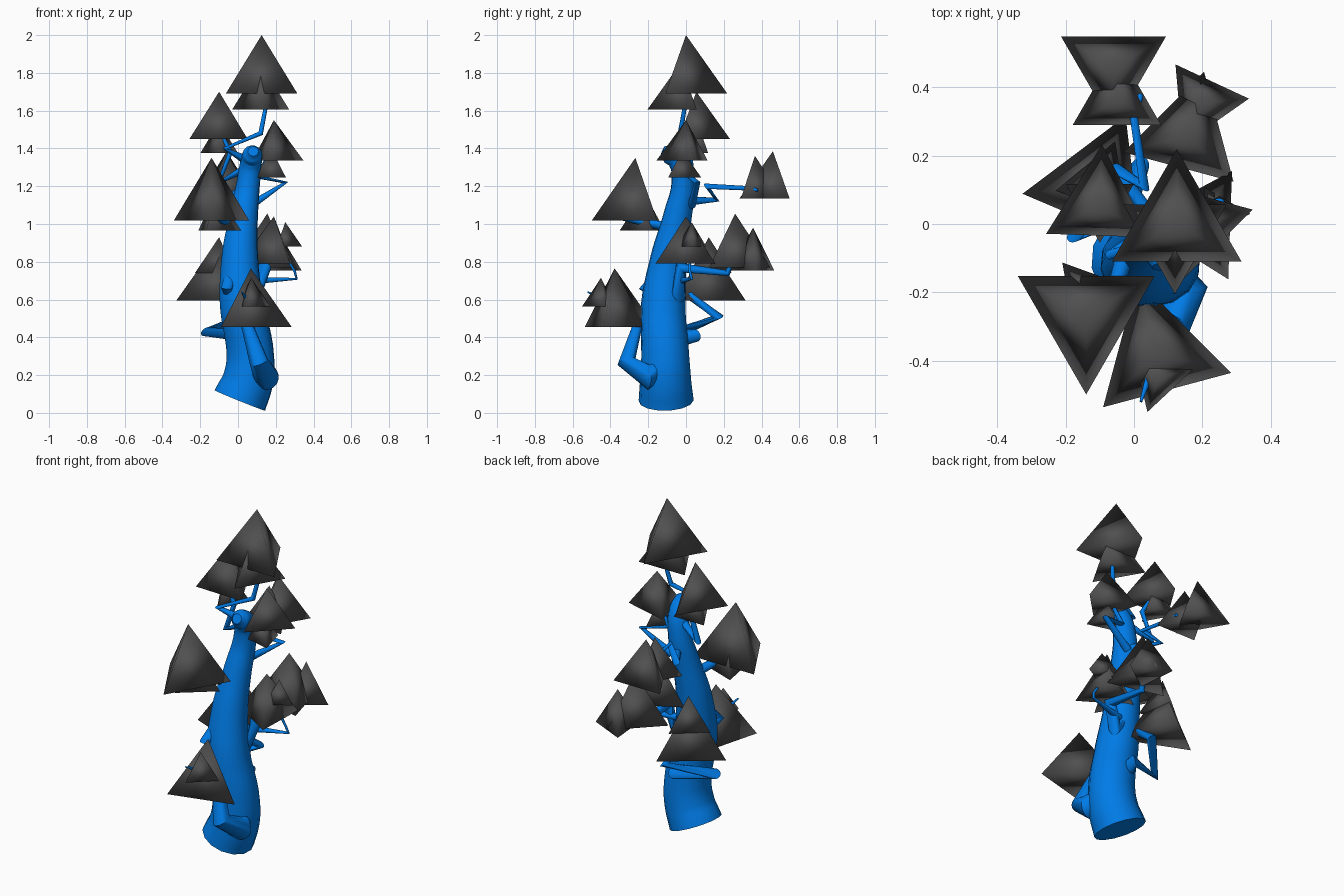
import bpy
from math import cos, sin, radians


def material(name, rgb):
    m = bpy.data.materials.new(name)
    m.diffuse_color = (*rgb, 1)
    return m


BARK = material("blue_bark", (0.0, 0.2, 0.8))
LEAF = material("dark_foliage", (0.08, 0.08, 0.08))


def tube(name, points, smooth_path=False):
    """Round tube through (x, y, z, radius) points."""
    cu = bpy.data.curves.new(name, 'CURVE')
    cu.dimensions = '3D'
    cu.bevel_depth = 1.0
    cu.bevel_resolution = 5
    cu.resolution_u = 6
    cu.use_fill_caps = True
    if smooth_path:
        sp = cu.splines.new('BEZIER')
        sp.bezier_points.add(len(points) - 1)
        for bp, (x, y, z, r) in zip(sp.bezier_points, points):
            bp.co, bp.radius = (x, y, z), r
            bp.handle_left_type = bp.handle_right_type = 'AUTO'
    else:
        sp = cu.splines.new('POLY')
        sp.points.add(len(points) - 1)
        for p, (x, y, z, r) in zip(sp.points, points):
            p.co, p.radius = (x, y, z, 1), r
    cu.materials.append(BARK)
    ob = bpy.data.objects.new(name, cu)
    bpy.context.collection.objects.link(ob)
    bpy.ops.object.select_all(action='DESELECT')
    ob.select_set(True)
    bpy.context.view_layer.objects.active = ob
    bpy.ops.object.convert(target='MESH')
    bpy.ops.object.shade_smooth_by_angle(angle=radians(40))


def pyramid(name, x, y, z0, z1, r, ang):
    """Three-sided foliage pyramid with one corner pointing at ang degrees."""
    verts = [(x + r * cos(radians(ang + 120 * i)),
              y + r * sin(radians(ang + 120 * i)), z0) for i in range(3)]
    verts.append((x, y, z1))
    me = bpy.data.meshes.new(name)
    me.from_pydata(verts, [], [(0, 1, 3), (1, 2, 3), (2, 0, 3), (2, 1, 0)])
    me.shade_smooth()
    me.materials.append(LEAF)
    bpy.context.collection.objects.link(bpy.data.objects.new(name, me))


# Trunk: tilted foot, slight bow, blunt top nodding to the front
tube("trunk", [(.01, -.105, .066, .146), (.052, -.108, .17, .136),
               (.065, -.11, .3, .127),
               (.02, -.12, .58, .118), (.01, -.09, .82, .098),
               (.03, -.045, 1.04, .076), (.055, -.015, 1.22, .062),
               (.07, -.04, 1.335, .057), (.077, -.09, 1.37, .052),
               (.08, -.125, 1.385, .028)], True)

# Branches
tube("front_low_branch", [(.05, -.1, .27, .065), (.15, -.2, .19, .068),
                          (.11, -.315, .27, .05), (.04, -.25, .49, .03),
                          (.06, -.4, .58, .015), (.02, -.52, .64, .004)])
tube("back_low_branch", [(.02, -.05, .39, .045), (.04, .05, .41, .035),
                         (-.17, -.03, .43, .03), (.02, .17, .51, .028),
                         (-.02, .02, .62, .025), (-.11, .1, .72, .012)])
tube("front_stub", [(-.02, -.1, .78, .035), (-.06, -.22, .66, .03),
                    (-.05, -.15, .62, .02)])
tube("right_branch", [(.03, -.06, .72, .04), (.1, -.04, .62, .038),
                      (.14, -.03, .77, .035), (.13, .22, .74, .018),
                      (.16, .27, .85, .01)])
tube("right_twig", [(.08, -.03, .7, .02), (.31, .03, .71, .008),
                    (.3, .02, .75, .007), (.22, .02, .88, .006)])
tube("left_front_branch", [(-.02, -.07, .98, .028), (-.1, -.34, 1.03, .016),
                           (-.13, -.28, 1.12, .012)])
tube("back_branch", [(.06, 0, 1.12, .025), (-.05, .16, 1.13, .02),
                     (.03, .11, 1.2, .018), (0, .31, 1.19, .012),
                     (.02, .38, 1.18, .008)])
tube("right_high_branch", [(.07, .03, 1.1, .022), (.25, .06, 1.22, .016),
                           (.1, .02, 1.25, .014), (.18, 0, 1.4, .008)])
tube("left_high_branch", [(.05, -.02, 1.3, .022), (-.1, .03, 1.22, .018),
                          (-.04, .02, 1.38, .014), (-.1, .05, 1.5, .008)])
tube("top_leader", [(.06, -.02, 1.33, .028), (-.07, -.09, 1.4, .014),
                    (.12, -.03, 1.48, .014), (.155, 0, 1.66, .01)])

# Foliage clusters: x, y, base z, apex z, corner radius, corner angle
FOLIAGE = {
    "top": [(.125, 0, 1.69, 2.0, .219, 90), (.12, -.03, 1.605, 1.85, .175, -90)],
    "left_high": [(-.1, .055, 1.45, 1.7, .178, 88),
                  (-.1, .06, 1.375, 1.54, .115, 30)],
    "right_high": [(.19, 0, 1.335, 1.55, .163, 15),
                   (.18, -.02, 1.245, 1.39, .105, 75)],
    "back": [(-.06, .46, 1.135, 1.385, .177, -90),
             (-.05, .365, 1.135, 1.36, .149, 90)],
    "left_front": [(-.14, -.268, 1.018, 1.35, .231, -90),
                   (-.12, -.22, .965, 1.165, .14, 130)],
    "right_back": [(.155, .26, .77, 1.055, .193, 75),
                   (.2, .355, .755, .98, .137, 5)],
    "right": [(.19, 0, .79, 1.04, .183, -62), (.25, .03, .88, 1.01, .09, 0)],
    "left_low": [(-.11, .115, .595, .9, .218, 187),
                 (-.1, .12, .74, .93, .13, 310)],
    "front_low": [(.068, -.378, .455, .765, .224, 105),
                  (.07, -.45, .563, .715, .105, 13)],
}
for place, items in FOLIAGE.items():
    for i, args in enumerate(items):
        pyramid(f"{place}_foliage_{i + 1}", *args)
